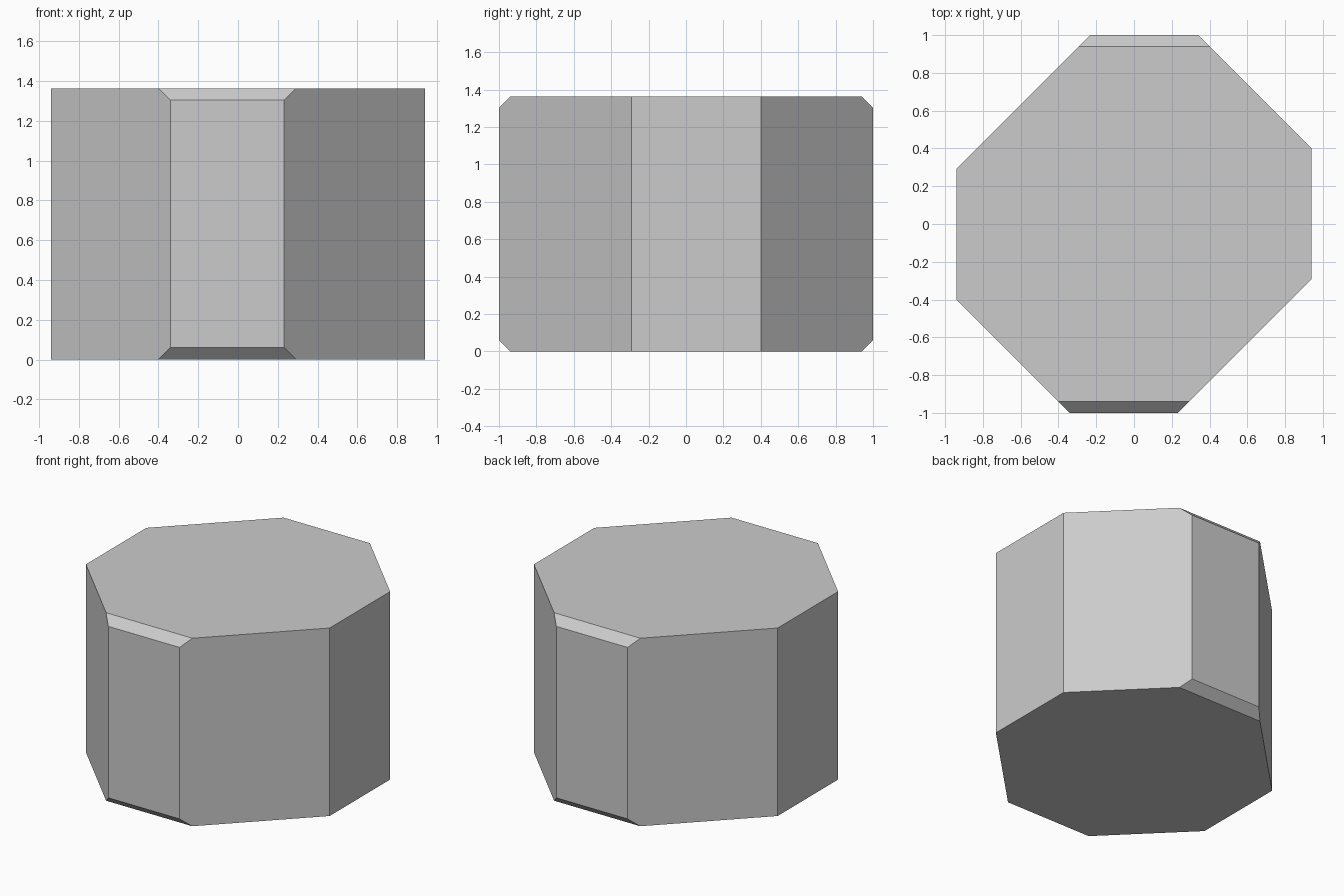
import bpy, bmesh
from mathutils import Vector

if "Cube" in bpy.data.objects:
    bpy.data.objects.remove(bpy.data.objects["Cube"])

HEIGHT = 1.363
CHAMFER = 0.06

# Half of the outline; the other half is its 180 degree rotation
half = [(-0.34, -1.0), (0.232, -1.0), (0.94, -0.292), (0.94, 0.40)]
outline = half + [(-x, -y) for x, y in half]

# Eight-sided block
bm = bmesh.new()
base = bm.faces.new([bm.verts.new((x, y, 0)) for x, y in outline])
top = bmesh.ops.extrude_face_region(bm, geom=[base], use_keep_orig=True)
bmesh.ops.translate(bm, vec=Vector((0, 0, HEIGHT)),
                    verts=[g for g in top["geom"] if isinstance(g, bmesh.types.BMVert)])
bmesh.ops.recalc_face_normals(bm, faces=bm.faces)

# Chamfer the top and bottom edges of the front and back sides
edges = [e for e in bm.edges
         if all(abs(v.co.y) > 0.99 for v in e.verts)
         and abs(e.verts[0].co.z - e.verts[1].co.z) < 0.01]
bmesh.ops.bevel(bm, geom=edges, offset=CHAMFER, offset_type='OFFSET',
                segments=1, affect='EDGES')
bmesh.ops.recalc_face_normals(bm, faces=bm.faces)

mesh = bpy.data.meshes.new("octagonal_block")
bm.to_mesh(mesh)
bm.free()
block = bpy.data.objects.new("octagonal_block", mesh)
bpy.context.collection.objects.link(block)
